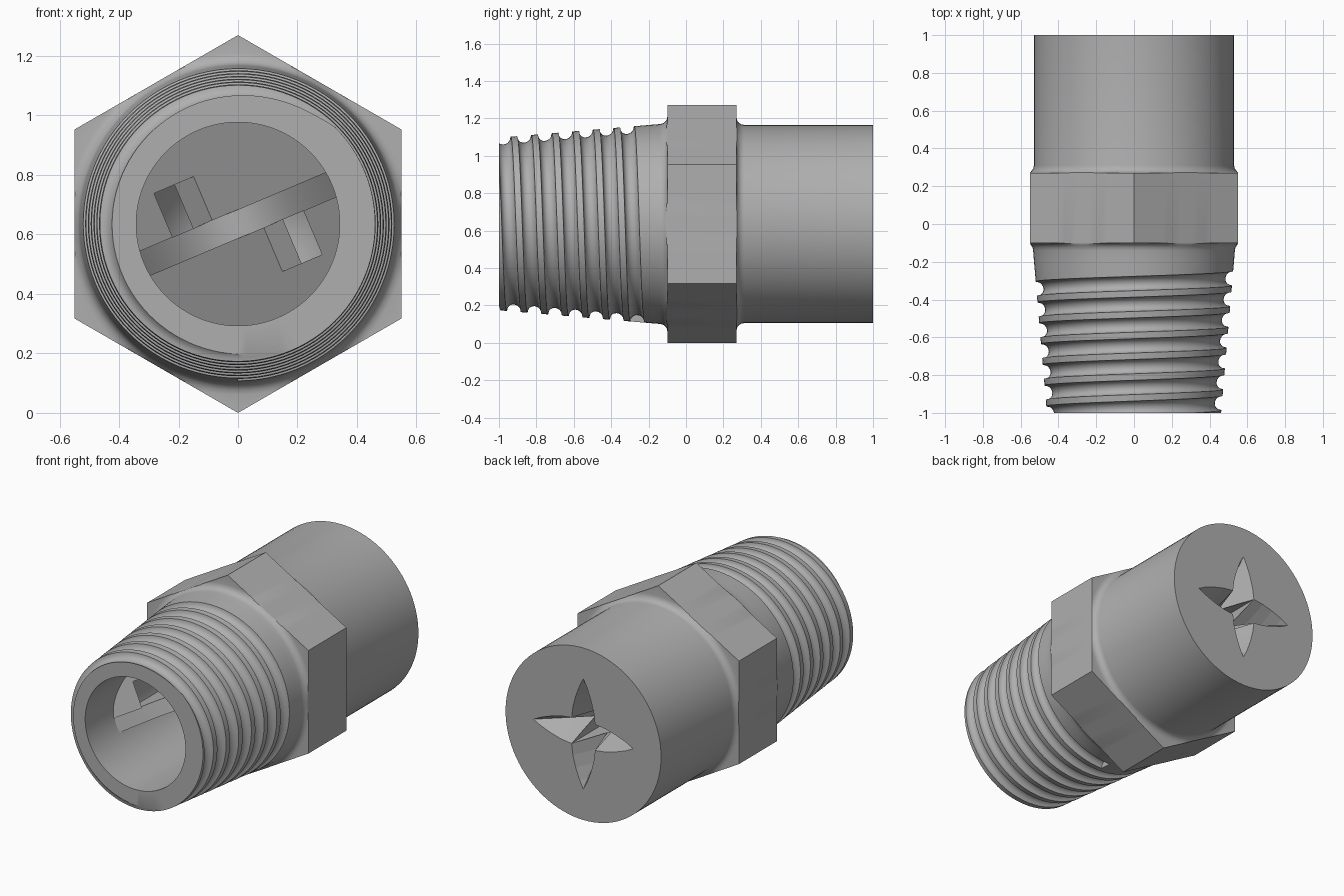
import bpy, bmesh
from math import sin, cos, pi, sqrt, radians, asin

cube = bpy.data.objects.get("Cube")
if cube:
    bpy.data.objects.remove(cube)

CZ = 0.635            # height of the long axis
N = 96                # segments around the axis
PITCH, GROOVE = 0.11, 0.038
BORE = 0.342

metal = bpy.data.materials.new("grey_metal")
metal.use_nodes = True
grey = (0.43, 0.43, 0.43, 1)
metal.diffuse_color = grey
metal.node_tree.nodes["Principled BSDF"].inputs["Base Color"].default_value = grey


def finish(bm, name, smooth=True):
    bmesh.ops.remove_doubles(bm, verts=bm.verts, dist=1e-5)
    bmesh.ops.dissolve_degenerate(bm, edges=bm.edges, dist=1e-5)
    bmesh.ops.recalc_face_normals(bm, faces=bm.faces)
    me = bpy.data.meshes.new(name)
    bm.to_mesh(me)
    bm.free()
    me.materials.append(metal)
    ob = bpy.data.objects.new(name, me)
    bpy.context.collection.objects.link(ob)
    if smooth:
        bpy.ops.object.select_all(action='DESELECT')
        ob.select_set(True)
        bpy.context.view_layer.objects.active = ob
        bpy.ops.object.shade_smooth_by_angle(angle=radians(30))
    return ob


def hex_radius(phi):
    return CZ * cos(pi / 6) / cos(phi % (pi / 3) - pi / 6)


def plain(r, y):
    return lambda phi: (min(r, hex_radius(phi)), y)


def hexagon(y):
    return lambda phi: (hex_radius(phi), y)


def cone(y):
    return 0.525 + 0.085 * (y + 0.25)


def thread(u):
    # one row that follows the helix; the groove is a half circle in section
    def row(phi):
        start = -0.26 - PITCH * phi / (2 * pi)
        y = max(-1, start - u)
        t = (start - y) / PITCH
        d = (t - max(0, round(t))) * PITCH
        return cone(y) - sqrt(max(0, GROOVE ** 2 - d * d)), y
    return row


# Body: outlet pipe, hexagon, tapered thread and bore in one lathed skin
rows = [plain(0.53, 1)]
fillet = [i * pi / 8 for i in range(5)]
rows += [plain(0.57 - 0.04 * cos(a), 0.31 - 0.04 * sin(a)) for a in fillet]
rows += [hexagon(0.27), hexagon(-0.10)]
rows += [plain(0.574 - 0.04 * sin(a), -0.14 + 0.04 * cos(a)) for a in fillet]
rows.append(plain(cone(-0.18), -0.18))
first_groove = len(rows)
STEPS = 10
for k in range(8):
    rows += [thread(k * PITCH - GROOVE * cos(pi * j / STEPS)) for j in range(STEPS + 1)]
rows += [plain(BORE, -1), plain(BORE, 0.25)]
throat = asin(sqrt(1 - (0.1 / BORE) ** 2))
rows += [plain(BORE * cos(throat * j / 10), 0.25 + 0.47 * sin(throat * j / 10)) for j in range(1, 11)]

bm = bmesh.new()
grid = []
for row in rows:
    line = []
    for i in range(N + 1):
        phi = 2 * pi * i / N
        r, y = row(phi)
        line.append(bm.verts.new((r * sin(phi), y, CZ - r * cos(phi))))
    grid.append(line)
for a, b in zip(grid, grid[1:]):
    for i in range(N):
        bm.faces.new((a[i], a[i + 1], b[i + 1], b[i]))
# End wall where the thread groove starts
bm.faces.new([grid[first_groove + j][0] for j in range(STEPS + 1)])
finish(bm, "nozzle_body")

# Outlet face with a four pointed opening
half = [(0.34, 0), (0.29, 0.026), (0.22, 0.052), (0.15, 0.071), (0.08, 0.08)]


def turn(p, q, y):
    a, b = p
    for _ in range(q):
        a, b = -b, a
    return (a, y, CZ + b)


bm = bmesh.new()
outer = [bm.verts.new((0.53 * sin(2 * pi * i / N), 1, CZ - 0.53 * cos(2 * pi * i / N))) for i in range(N)]
star = []
for q in range(4):
    star += [bm.verts.new(turn(p, q, 1)) for p in half]
    star += [bm.verts.new(turn((b, a), q, 1)) for a, b in half[-2:0:-1]]
edges = [bm.edges.new((loop[i], loop[i - 1])) for loop in (outer, star) for i in range(len(loop))]
bmesh.ops.triangle_fill(bm, edges=edges, use_beauty=True)
finish(bm, "outlet_face", False)

# Slanted walls of the four spray slots, meeting in a keel line
bm = bmesh.new()
for q in range(4):
    for side in (1, -1):
        rim = [bm.verts.new(turn((a, b * side), q, 1)) for a, b in half]
        keel = [bm.verts.new(turn((a, 0), q, 1 - 0.9 * (0.34 - a))) for a, b in half]
        for i in range(len(half) - 1):
            bm.faces.new((rim[i], rim[i + 1], keel[i + 1], keel[i]))
        low = bm.verts.new(turn((0.1, 0), q, 0.7))
        corner = bm.verts.new(turn((0.071, 0.071 * side), q, 0.7))
        bm.faces.new((rim[-1], keel[-1], low, corner))
finish(bm, "spray_slots", False)

# Whirl vane inside the bore: two crossed half discs and a web
TILT = radians(23)
Y0 = -0.40


def vane_point(s, e, y):
    return (s * cos(TILT) - e * sin(TILT), y, CZ + s * sin(TILT) + e * cos(TILT))


def prism(name, front, back):
    bm = bmesh.new()
    f = [bm.verts.new(vane_point(*p)) for p in front]
    b = [bm.verts.new(vane_point(*p)) for p in back]
    bm.faces.new(f)
    bm.faces.new(b[::-1])
    for i in range(len(f)):
        bm.faces.new((f[i - 1], f[i], b[i], b[i - 1]))
    return finish(bm, name)


WEB = 0.045
R = BORE + 0.008
a0 = asin(WEB / R)
arc = [a0 + (pi - 2 * a0) * i / 32 for i in range(33)]
outline = [(R * cos(a), R * sin(a)) for a in arc]
outline += [(-0.22, WEB), (-0.22, 0.205), (-0.075, 0.205), (-0.075, WEB)]
for name, h in (("upper_vane", 1), ("lower_vane", -1)):
    prism(name, [(h * s, h * e, Y0 + s) for s, e in outline],
          [(h * (s - 0.07), h * e, Y0 + s + 0.07) for s, e in outline])

span = [R * (i / 12 - 1) for i in range(25)]
section = [(s, Y0 - s * s / R) for s in span]
section += [(s, Y0 + 0.14 + s * s / R) for s in reversed(span)]
prism("vane_web", [(s, -WEB, y) for s, y in section], [(s, WEB, y) for s, y in section])
